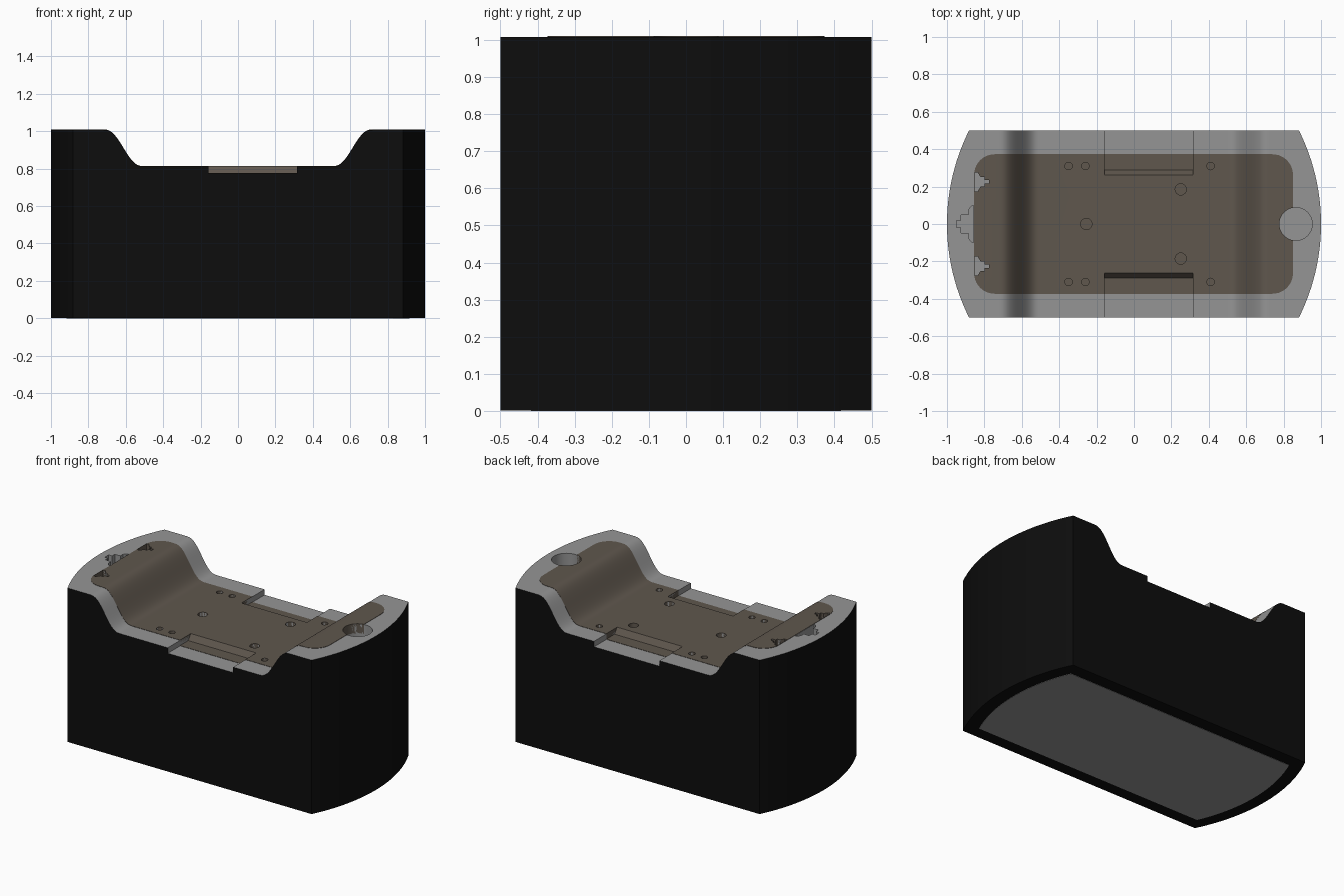
import bpy, bmesh, math
from mathutils import Vector

if "Cube" in bpy.data.objects:
    bpy.data.objects.remove(bpy.data.objects["Cube"])


def material(name, rgb):
    m = bpy.data.materials.new(name)
    m.diffuse_color = (*rgb, 1)
    m.use_nodes = True
    m.node_tree.nodes["Principled BSDF"].inputs["Base Color"].default_value = m.diffuse_color
    return m


BLACK = material("black_shell", (0.004, 0.004, 0.004))
GREY = material("mid_grey", (0.30, 0.30, 0.30))
BROWN = material("dark_brown", (0.115, 0.095, 0.075))


def add_prism(bm, pts, lo, hi, axis="z"):
    """Extrude a 2D outline along z (outline in xy) or y (outline in xz) or x (outline in yz)."""
    def place(a, b, c):
        return {"z": (a, b, c), "y": (a, c, b), "x": (c, a, b)}[axis]
    face = bm.faces.new([bm.verts.new(place(a, b, lo)) for a, b in pts])
    ext = bmesh.ops.extrude_face_region(bm, geom=[face])
    vs = [g for g in ext["geom"] if isinstance(g, bmesh.types.BMVert)]
    bmesh.ops.translate(bm, verts=vs, vec=Vector(place(0, 0, hi - lo)))


def finish(name, bm, *mats):
    bmesh.ops.recalc_face_normals(bm, faces=bm.faces[:])
    me = bpy.data.meshes.new(name)
    bm.to_mesh(me)
    bm.free()
    ob = bpy.data.objects.new(name, me)
    for m in mats:
        me.materials.append(m)
    bpy.context.collection.objects.link(ob)
    return ob


def prism(name, pts, lo, hi, axis, *mats):
    bm = bmesh.new()
    add_prism(bm, pts, lo, hi, axis)
    return finish(name, bm, *mats)


def boolean(ob, tool, op):
    mod = ob.modifiers.new("bool", "BOOLEAN")
    mod.object, mod.operation, mod.solver = tool, op, "EXACT"
    deps = bpy.context.evaluated_depsgraph_get()
    me = bpy.data.meshes.new_from_object(ob.evaluated_get(deps))
    ob.modifiers.clear()
    ob.data = me


def circle(x, y, r, n=24):
    return [(x + r * math.cos(2 * math.pi * i / n), y + r * math.sin(2 * math.pi * i / n))
            for i in range(n)]


def footprint(inset=0.0, n=24):
    """Straight long sides and bowed ends."""
    half, cx, r = 0.5 - inset, -0.12, 1.12 - inset
    a = math.asin(half / r)
    right = [(cx + r * math.cos(t), r * math.sin(t))
             for t in (-a + 2 * a * i / n for i in range(n + 1))]
    return right + [(-x, -y) for x, y in right]


def saddle(dz=0.0, n=24):
    """Top profile: high ends, smooth dip in the middle."""
    side = []
    for i in range(n + 1):
        t = i / n
        s = t ** 3 * (t * (6 * t - 15) + 10)
        side.append((-0.725 + 0.225 * t, 1.006 - 0.197 * s + dz))
    side.insert(0, (-1.2, 1.006 + dz))
    return side + [(-x, z) for x, z in reversed(side)]


def rounded_rect(x0, x1, h, r, n=10):
    pts = []
    for k, (cx, cy) in enumerate([(x1 - r, h - r), (x0 + r, h - r), (x0 + r, r - h), (x1 - r, r - h)]):
        for i in range(n + 1):
            t = math.pi / 2 * (k + i / n)
            pts.append((cx + r * math.cos(t), cy + r * math.sin(t)))
    return pts


# Cutter for holes, pockets
bm = bmesh.new()
for s in (-1, 1):
    for x in (-0.35, -0.26, 0.41):
        add_prism(bm, circle(x, s * 0.31, 0.02), 0.76, 1.3)
    add_prism(bm, circle(0.25, s * 0.185, 0.03), 0.76, 1.3)
    # small stepped pocket
    half = [(-0.853, 0.05), (-0.835, 0.05), (-0.82, 0.025), (-0.80, 0.025), (-0.80, 0.009), (-0.775, 0.009)]
    add_prism(bm, [(x, y + s * 0.225) for x, y in half + [(x, -y) for x, y in reversed(half)]], 0.94, 1.3)
add_prism(bm, circle(-0.255, 0, 0.03), 0.76, 1.3)
hole_cutter = finish("hole_cutter", bm)

# Cutter for round well and stepped pocket in the rim
bm = bmesh.new()
add_prism(bm, circle(0.865, 0, 0.088, 40), 0.91, 1.3)
half = [(-0.95, 0.02), (-0.925, 0.02), (-0.925, 0.048), (-0.885, 0.048),
        (-0.885, 0.075), (-0.87, 0.095), (-0.857, 0.10)]
add_prism(bm, half + [(x, -y) for x, y in reversed(half)], 0.94, 1.3)
rim_cutter = finish("rim_cutter", bm)

# Cutter for the two side notches with sloped inner wall
bm = bmesh.new()
for s in (-1, 1):
    add_prism(bm, [(s * 0.7, 0.775), (s * 0.288, 0.775), (s * 0.255, 0.82), (s * 0.255, 1.2), (s * 0.7, 1.2)],
              -0.158, 0.315, "x")
notch_cutter = finish("notch_cutter", bm)
cutters = [hole_cutter, rim_cutter, notch_cutter]

# Inlaid plate following the saddle
band = prism("band", saddle(0.002) + saddle(-0.06)[::-1], -0.8, 0.8, "y")
plate = prism("inlaid_plate", rounded_rect(-0.855, 0.85, 0.373, 0.11), 0.5, 1.3, "z", BROWN)
boolean(plate, band, "INTERSECT")
for c in cutters:
    boolean(plate, c, "DIFFERENCE")

# Main body: black outside, grey on top and in every cut
solid = prism("solid", [(-1.2, -0.5)] + saddle() + [(1.2, -0.5)], -0.8, 0.8, "y")
body = prism("body", footprint(), 0, 1.3, "z", BLACK, GREY)
boolean(body, solid, "INTERSECT")
notch_cutter.location.z = -0.002
bpy.context.view_layer.update()
for c in cutters:
    boolean(body, c, "DIFFERENCE")
for p in body.data.polygons:
    x, y, z = p.center
    outer = abs(y) > 0.499 or math.hypot(abs(x) + 0.12, y) > 1.115
    wall = abs(p.normal.z) < 0.05 and outer
    p.material_index = 0 if wall or p.normal.z < -0.5 else 1

# Grey base panel
base = prism("base_panel", footprint(0.083), -0.0, 0.004, "z", GREY)
base.location.z = -0.002

# Smooth curved faces, drop helpers
for ob in [band, solid] + cutters:
    bpy.data.objects.remove(ob)
for ob in (body, plate):
    bpy.ops.object.select_all(action="DESELECT")
    ob.select_set(True)
    bpy.context.view_layer.objects.active = ob
    bpy.ops.object.shade_smooth_by_angle(angle=math.radians(25))
# stand everything on z = 0
for ob in (body, plate, base):
    ob.location.z += 0.002
